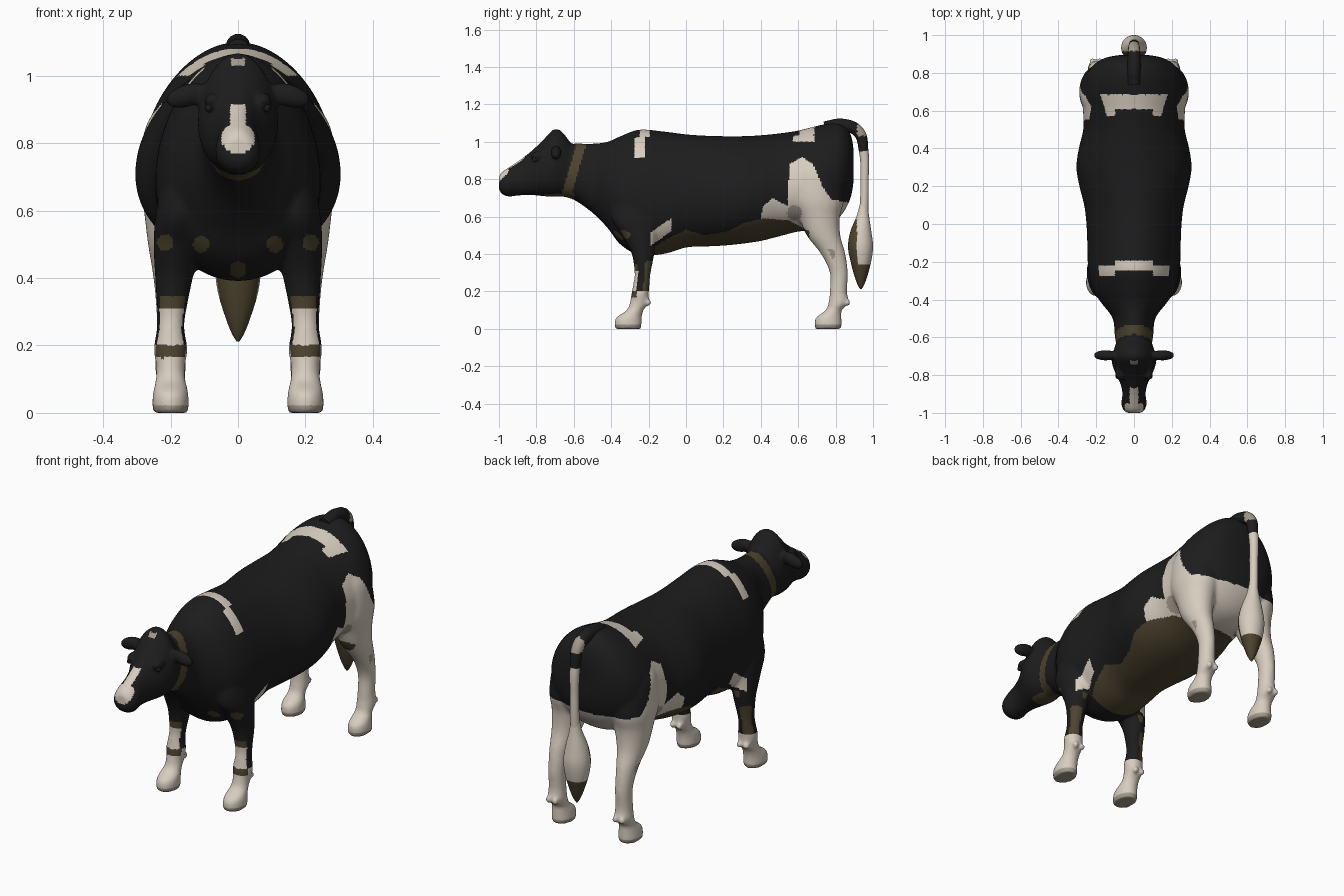
import bpy, bmesh, math
from mathutils import Vector

if "Cube" in bpy.data.objects:
    bpy.data.objects.remove(bpy.data.objects["Cube"], do_unlink=True)


def material(name, rgb):
    m = bpy.data.materials.new(name)
    m.use_nodes = True
    m.diffuse_color = (*rgb, 1)
    bsdf = m.node_tree.nodes["Principled BSDF"]
    bsdf.inputs["Base Color"].default_value = (*rgb, 1)
    bsdf.inputs["Roughness"].default_value = 0.8
    return m


MATS = [material("black_hide", (0.012, 0.012, 0.012)),
        material("cream_hide", (0.68, 0.61, 0.52)),
        material("olive_brown_hide", (0.075, 0.058, 0.028)),
        material("grey_beige_hide", (0.36, 0.32, 0.26))]
BLACK, CREAM, BROWN, GREY = range(4)


def lerp(points, t):
    """Piecewise linear height of a marking boundary."""
    if t <= points[0][0]:
        return points[0][1]
    for (a, u), (b, v) in zip(points, points[1:]):
        if t <= b:
            return u + (v - u) * (t - a) / (b - a)
    return points[-1][1]


def smooth_rows(rows, steps=5):
    """Spline rows of numbers so that the loft has no kinks."""
    out = []
    for i in range(len(rows) - 1):
        p = [rows[max(0, min(len(rows) - 1, i + k))] for k in (-1, 0, 1, 2)]
        for s in range(steps):
            t = s / steps
            out.append([b + 0.5 * t * (c - a + t * (2 * a - 5 * b + 4 * c - d + t * (3 * (b - c) + d - a)))
                        for a, b, c, d in zip(*p)])
    return out + [list(rows[-1])]


def loft(name, rows, ring, sides=40):
    bm = bmesh.new()
    loops = [[bm.verts.new(ring(r, 2 * math.pi * i / sides)) for i in range(sides)]
             for r in smooth_rows(rows)]
    for a, b in zip(loops, loops[1:]):
        for i in range(sides):
            j = (i + 1) % sides
            bm.faces.new((a[i], a[j], b[j], b[i]))
    bm.faces.new(loops[0])
    bm.faces.new(loops[-1])
    bmesh.ops.recalc_face_normals(bm, faces=bm.faces)
    return from_bmesh(name, bm)


def from_bmesh(name, bm):
    me = bpy.data.meshes.new(name)
    bm.to_mesh(me)
    bm.free()
    ob = bpy.data.objects.new(name, me)
    bpy.context.collection.objects.link(ob)
    return ob


def bake(ob):
    """Turn an object with modifiers, or a curve, into a plain mesh."""
    deps = bpy.context.evaluated_depsgraph_get()
    me = bpy.data.meshes.new_from_object(ob.evaluated_get(deps))
    name = ob.name
    bpy.data.objects.remove(ob, do_unlink=True)
    new = bpy.data.objects.new(name, me)
    bpy.context.collection.objects.link(new)
    return new


def finish(ob, rule):
    ob.data.materials.clear()
    for m in MATS:
        ob.data.materials.append(m)
    for p in ob.data.polygons:
        p.material_index = rule(p.center, p.normal)
        p.use_smooth = True


# Rings: across y with (y, top, bottom, half width), across z with (z, x, y, rx, ry)
def barrel(r, a):
    y, top, bot, w = r
    return (w * math.cos(a) * (1 - 0.12 * math.sin(a)), y,
            (top + bot) / 2 + (top - bot) / 2 * math.sin(a))


def limb(r, a):
    z, x, y, rx, ry = r
    return (x + rx * math.cos(a), y + ry * math.sin(a), z)


# Trunk and neck
trunk = loft("body", [
    (-.68, .98, .71, .085), (-.6, .99, .69, .1), (-.5, .99, .62, .112), (-.42, 1.0, .54, .17),
    (-.35, 1.03, .45, .215), (-.25, 1.065, .395, .24), (-.12, 1.055, .40, .245), (0, 1.04, .435, .25),
    (.1, 1.033, .44, .262), (.2, 1.03, .445, .287), (.3, 1.03, .455, .303), (.4, 1.035, .47, .29),
    (.5, 1.045, .495, .267), (.6, 1.06, .52, .268), (.7, 1.085, .53, .275), (.78, 1.1, .56, .255),
    (.84, 1.09, .62, .215), (.88, 1.04, .70, .15), (.895, .97, .78, .07)], barrel, 64)

# Head
head = loft("head", [
    (-1.0, .815, .745, .035), (-.985, .838, .722, .056), (-.95, .862, .707, .067), (-.9, .895, .712, .061),
    (-.85, .932, .715, .07), (-.8, .975, .713, .093), (-.75, 1.025, .708, .113), (-.71, 1.065, .706, .118),
    (-.67, 1.06, .71, .108), (-.62, 1.0, .73, .09)], barrel)

# Legs, each from the thigh or shoulder down to the hoof
FORE = [(.78, .14, -.27, .07, .11), (.6, .165, -.27, .078, .13), (.5, .18, -.25, .07, .09),
        (.4, .19, -.23, .056, .06), (.3, .197, -.232, .043, .043), (.25, .2, -.237, .041, .043),
        (.19, .2, -.245, .05, .046), (.14, .2, -.25, .043, .05), (.1, .2, -.272, .044, .045),
        (.06, .2, -.305, .052, .068), (.02, .2, -.31, .054, .072), (0, .2, -.31, .05, .068)]
HIND = [(.92, .16, .68, .07, .1), (.84, .17, .69, .107, .13), (.7, .18, .7, .11, .145),
        (.6, .187, .713, .092, .11), (.5, .195, .735, .072, .09), (.4, .2, .787, .051, .065),
        (.3, .2, .817, .042, .048), (.2, .2, .815, .042, .046), (.14, .2, .815, .046, .053),
        (.1, .2, .79, .043, .043), (.06, .2, .763, .051, .068), (.02, .2, .76, .054, .072),
        (0, .2, .76, .05, .068)]
parts = [trunk, head]
for side in (1, -1):
    for name, rows in (("fore_leg", FORE), ("hind_leg", HIND)):
        parts.append(loft(name, [(z, side * x, y, rx, ry) for z, x, y, rx, ry in rows], limb))


def blob(name, centre, size, tilt=0):
    bm = bmesh.new()
    bmesh.ops.create_uvsphere(bm, u_segments=24, v_segments=16, radius=1)
    for v in bm.verts:
        x, y, z = (c * s for c, s in zip(v.co, size))
        v.co = Vector(centre) + Vector((x * math.cos(tilt) - z * math.sin(tilt), y,
                                        x * math.sin(tilt) + z * math.cos(tilt)))
    return from_bmesh(name, bm)


# Ears, brows and dewclaws join the hide
for s in (1, -1):
    parts.append(blob("ear", (s * .15, -.695, .942), (.068, .028, .034), -s * .3))
    parts.append(blob("brow", (s * .075, -.79, .925), (.025, .04, .025)))
    for y in (-.203, .862):
        for dx in (-.02, .02):
            parts.append(blob("dewclaw", (s * .2 + dx, y, .14), (.016, .018, .018)))

# Fuse the parts into one hide
bm = bmesh.new()
for ob in parts:
    bm.from_mesh(ob.data)
    bpy.data.objects.remove(ob, do_unlink=True)
hide = from_bmesh("body", bm)
fuse = hide.modifiers.new("fuse", "REMESH")
fuse.mode = "VOXEL"
fuse.voxel_size = 0.009
relax = hide.modifiers.new("relax", "SMOOTH")
relax.factor = 0.5
relax.iterations = 6
hide = bake(hide)

BELLY = [(-.17, .44), (-.1, .48), (0, .53), (.1, .5), (.22, .52), (.32, .57), (.42, .59), (.55, .58), (.68, .51)]
HAUNCH = [(.395, .55), (.41, .65), (.46, .7), (.54, .66), (.555, .88), (.62, .92), (.68, .88),
          (.73, .76), (.78, .69), (.9, .67)]


def hide_colour(c, n):
    x, y, z = abs(c.x), c.y, c.z
    # Face blaze, muzzle and poll spot
    if y < -.7 and n.y < -.25:
        if (x / .05) ** 2 + ((z - .815) / .045) ** 2 < 1 or (x < .024 and .84 < z < .915):
            return CREAM
        if x < .02 and 1.03 < z < 1.052:
            return GREY
    # Collar and throat
    if y < -.5:
        band = -.645 + (z - .7) * .3
        if abs(y - band) < .026 or (z < .722 and -.76 < y < -.6 and n.z < -.5):
            return BROWN
        return BLACK
    # Withers and rump stripes
    if z > .915 and abs(y + .25 - .03 * (x < .1)) < .026 and x < .22:
        return CREAM
    if z > 1.0 and x < .2 and .61 - .04 * (x > .1) < y < .685:
        return CREAM
    # Fore legs and chest spots
    if y < -.08:
        if z < .2:
            if n.y < -.4 and abs(z - .185) < .022:
                return BROWN
            return GREY if z < .025 else CREAM
        if z < .36 and x > .12:
            if n.y < -.55:
                return CREAM if z < .31 else BROWN if z < .345 else BLACK
            if n.y > .25 and c.x * n.x > 0:
                return BROWN
            return BLACK
        for sx, sz in ((.11, .5), (.215, .505), (0, .425)):
            if n.y < -.2 and y < -.26 and (x - sx) ** 2 + (z - sz) ** 2 < .0006:
                return BROWN
        if x > .15 and -.19 < y < -.08 and abs(z - (.52 + (y + .13) * .7)) < .035:
            return CREAM
    # Hind legs, haunches and belly
    if y > .39:
        if z < .025 or (y - .77) ** 2 + (z - .4) ** 2 < .0009 and n.y > -.2:
            return GREY
        if y < .66 and z < lerp(BELLY, y) and not (x > .12 and z < .46):
            return BROWN
        if z < lerp(HAUNCH, y) and (x > .1 or z < .7):
            if (y - .58) ** 2 + (z - .62) ** 2 < .0016:
                return GREY
            return CREAM
        return BLACK
    if y > -.17 and z < lerp(BELLY, y):
        return BROWN
    return BLACK


finish(hide, hide_colour)

# Eyes
for s, name in ((1, "left_eye"), (-1, "right_eye")):
    finish(blob(name, (s * .086, -.805, .905), (.012, .016, .013)), lambda c, n: BLACK)

# Tail
curve = bpy.data.curves.new("tail", "CURVE")
curve.dimensions = "3D"
curve.bevel_depth = 1
curve.bevel_resolution = 5
curve.resolution_u = 12
curve.use_fill_caps = True
path = [(.74, 1.075, .035), (.84, 1.088, .036), (.92, 1.055, .032), (.95, .95, .026),
        (.955, .8, .022), (.95, .58, .024)]
spline = curve.splines.new("BEZIER")
spline.bezier_points.add(len(path) - 1)
for p, (y, z, r) in zip(spline.bezier_points, path):
    p.co = (0, y, z)
    p.radius = r
    p.handle_left_type = p.handle_right_type = "AUTO"
tail = bpy.data.objects.new("tail", curve)
bpy.context.collection.objects.link(tail)
finish(bake(tail), lambda c, n: CREAM if c.z < .95 else GREY if c.y > .915 and c.z > 1.03 else BLACK)

# Tail tuft
tuft = loft("tail_tuft", [(.67, 0, .95, .02, .02), (.6, 0, .945, .032, .034), (.52, 0, .935, .055, .056),
                          (.44, 0, .933, .068, .067), (.36, 0, .935, .06, .055), (.28, 0, .935, .036, .034),
                          (.235, 0, .935, .018, .017), (.212, 0, .935, .004, .004)], limb)
finish(tuft, lambda c, n: BROWN if c.z < .35 or (c.y < .915 and c.z < .58) else CREAM)
